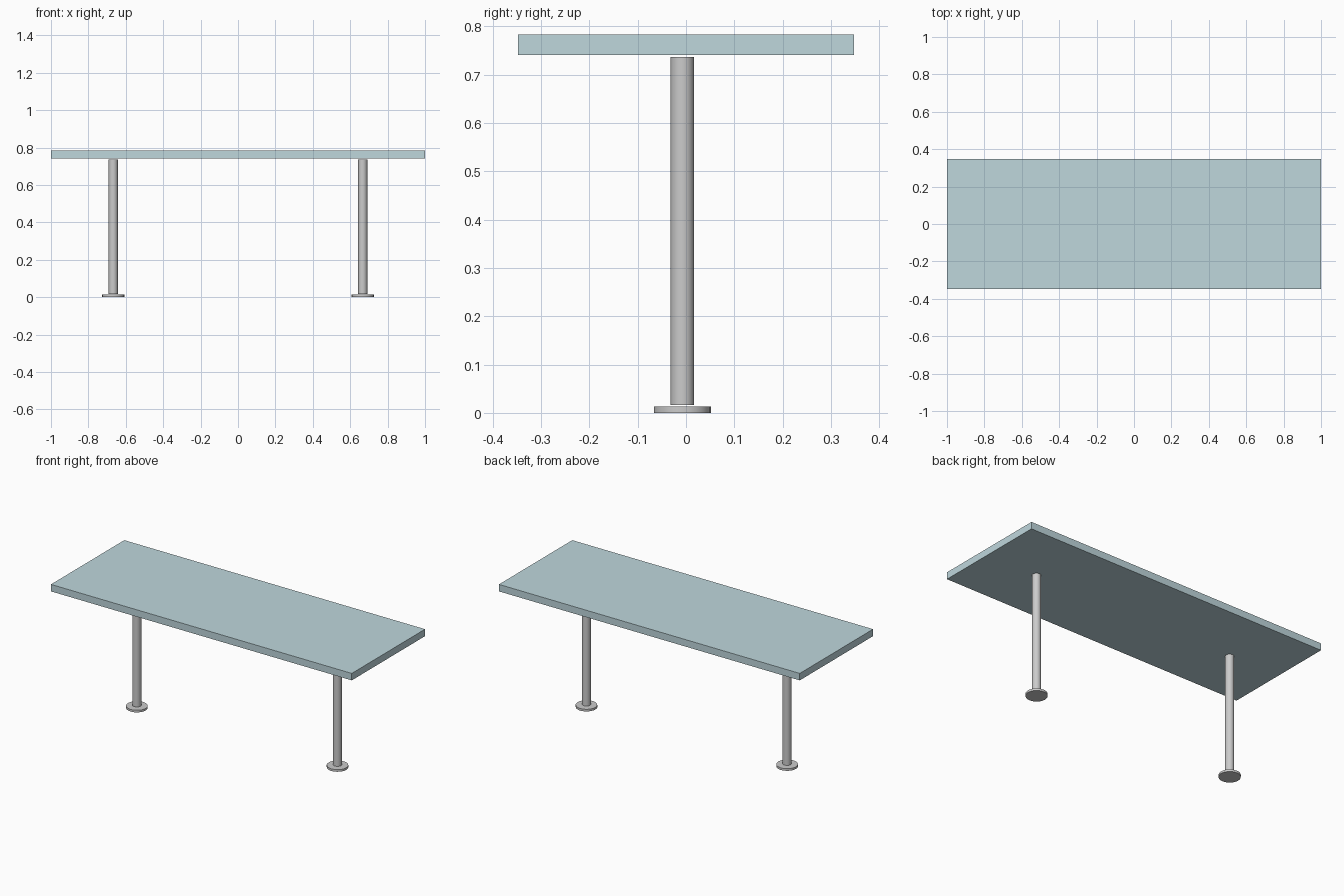
import bpy
from math import radians

if "Cube" in bpy.data.objects:
    bpy.data.objects.remove(bpy.data.objects["Cube"])

LEG_X, LEG_Y = 0.667, -0.0075


def disc(name, x, radius, z0, z1, sides):
    bpy.ops.mesh.primitive_cylinder_add(
        vertices=sides, radius=radius, depth=z1 - z0,
        location=(x, LEG_Y, (z0 + z1) / 2))
    ob = bpy.context.object
    ob.name = name
    bpy.ops.object.shade_smooth_by_angle(angle=radians(30))
    return ob


# table top: pale blue slab
bpy.ops.mesh.primitive_cube_add(size=1, location=(0, 0, 0.762))
top = bpy.context.object
top.name = "table_top"
top.scale = (2.0, 0.696, 0.042)
bpy.ops.object.transform_apply(location=False, rotation=False, scale=True)
mat = bpy.data.materials.new("pale_blue")
mat.diffuse_color = (0.52, 0.68, 0.72, 1)
mat.use_nodes = True
mat.node_tree.nodes["Principled BSDF"].inputs["Base Color"].default_value = mat.diffuse_color
top.data.materials.append(mat)

# two round posts, each on a flat foot, with hairline gaps at both ends
for side, x in (("left", -LEG_X), ("right", LEG_X)):
    disc(side + "_leg", x, 0.0243, 0.0165, 0.737, 32)
    disc(side + "_foot", x, 0.059, 0.0, 0.013, 24)
